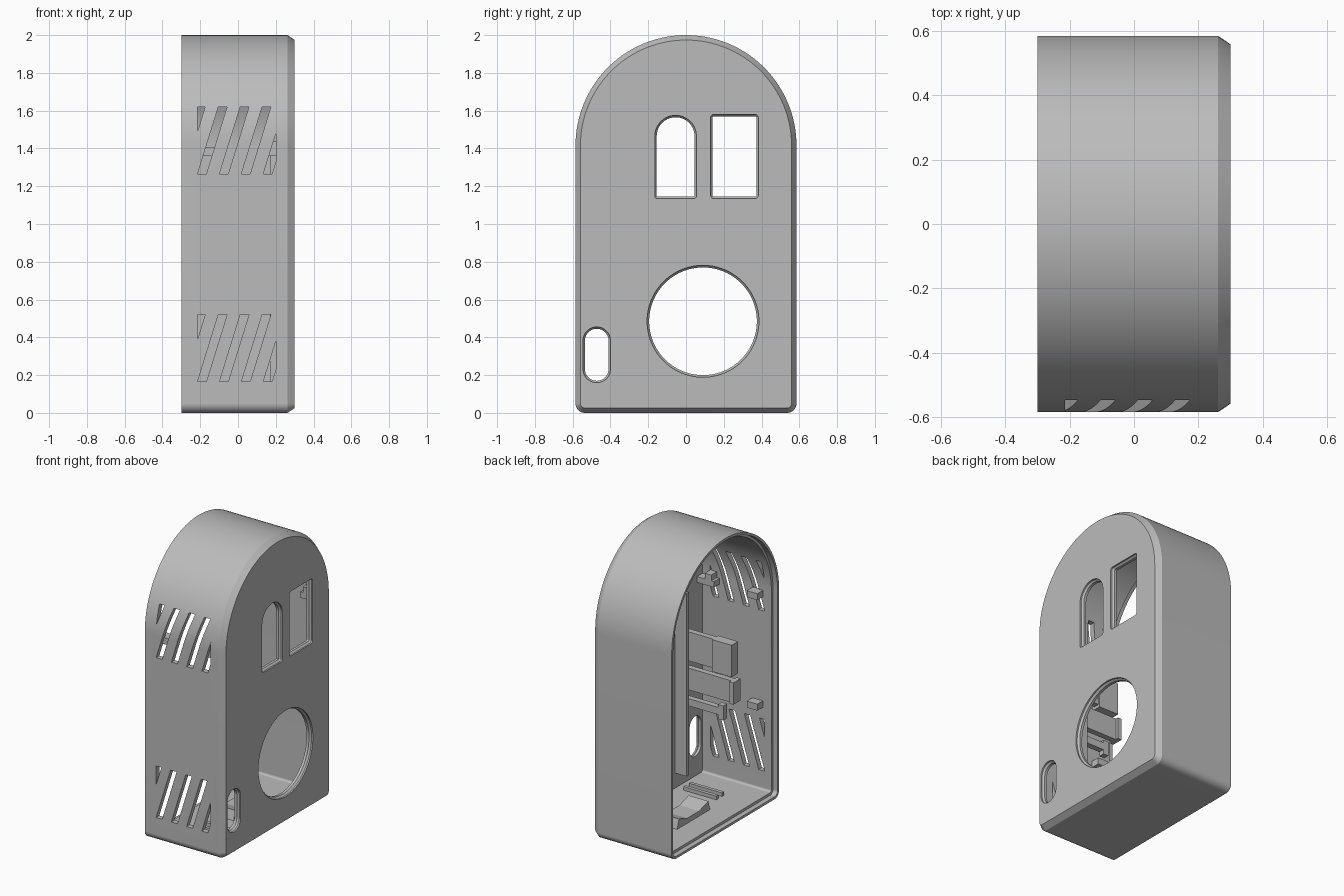
import bpy, bmesh
from math import pi, cos, sin

cube = bpy.data.objects.get("Cube")
if cube:
    bpy.data.objects.remove(cube, do_unlink=True)

grey = bpy.data.materials.new("plain_grey")
grey.use_nodes = True
colour = (0.5, 0.5, 0.5, 1)
grey.diffuse_color = colour
grey.node_tree.nodes["Principled BSDF"].inputs["Base Color"].default_value = colour


def panel(y0, y1, z0, z1, r_low, r_top, inset=0.0, steps=24):
    """Rounded rectangle in the yz plane, shrunk by inset."""
    y0, y1, z0, z1 = y0 + inset, y1 - inset, z0 + inset, z1 - inset
    low, top = max(r_low - inset, 0.002), max(r_top - inset, 0.002)
    corners = [(y1 - top, z1 - top, top), (y0 + top, z1 - top, top),
               (y0 + low, z0 + low, low), (y1 - low, z0 + low, low)]
    loop = []
    for k, (cy, cz, r) in enumerate(corners):
        for i in range(steps + 1):
            a = (k + i / steps) * pi / 2
            loop.append((cy + r * cos(a), cz + r * sin(a)))
    return loop


def loft(name, rings, axis="x"):
    """Solid through rings of (depth, loop), capped at both ends."""
    bm = bmesh.new()
    rows = []
    for d, loop in rings:
        rows.append([bm.verts.new((d, u, v) if axis == "x" else (u, d, v)) for u, v in loop])
    for a, b in zip(rows, rows[1:]):
        for i in range(len(a)):
            j = (i + 1) % len(a)
            bm.faces.new((a[i], a[j], b[j], b[i]))
    bm.faces.new(rows[0])
    bm.faces.new(rows[-1])
    bmesh.ops.remove_doubles(bm, verts=bm.verts, dist=0.0002)
    bmesh.ops.recalc_face_normals(bm, faces=bm.faces)
    mesh = bpy.data.meshes.new(name)
    bm.to_mesh(mesh)
    bm.free()
    mesh.materials.append(grey)
    ob = bpy.data.objects.new(name, mesh)
    bpy.context.collection.objects.link(ob)
    return ob


def box(name, x0, x1, y0, y1, z0, z1):
    loop = [(y0, z0), (y1, z0), (y1, z1), (y0, z1)]
    return loft(name, [(x0, loop), (x1, loop)])


def clip(poly, limit, sign):
    """Keep the part of a polygon where sign * x <= sign * limit."""
    out = []
    for p, q in zip(poly, poly[1:] + poly[:1]):
        inside_p, inside_q = sign * p[0] <= sign * limit, sign * q[0] <= sign * limit
        if inside_p:
            out.append(p)
        if inside_p != inside_q:
            t = (limit - p[0]) / (q[0] - p[0])
            out.append((limit, p[1] + t * (q[1] - p[1])))
    return out


# Arched shell: outer skin, chamfered face, stepped rim, inner skin
def body(inset):
    return panel(-0.585, 0.585, 0, 2, 0.05, 0.585, inset, 32)


WALL = 0.035
shell = loft("arched_case", [
    (0.26, body(WALL)), (-0.265, body(WALL)), (-0.265, body(0.017)), (-0.3, body(0.017)),
    (-0.3, body(0)), (0.262, body(0)), (0.3, body(0.026))])

# Openings in the face, each with a chamfered edge
cutters = []
openings = [
    ("arched_window", (-0.155, 0.045, 1.145, 1.565, 0.003, 0.1), 0.01),
    ("square_window", (0.14, 0.373, 1.145, 1.57, 0.008, 0.008), 0.01),
    ("round_opening", (-0.195, 0.375, 0.2, 0.77, 0.285, 0.285), 0.011),
    ("oblong_opening", (-0.535, -0.41, 0.17, 0.445, 0.0624, 0.0624), 0.01)]
for name, size, edge in openings:
    wide, narrow = panel(*size, inset=-edge), panel(*size)
    cutters.append(loft(name, [(0.35, wide), (0.29, wide), (0.278, narrow), (0.2, narrow)]))

# Slanted vents through the front wall
LEFT, RIGHT = -0.214, 0.2
for base in (0.165, 1.265):
    for i in range(-1, 4):
        x = LEFT + i * 0.116
        slot = [(x, base), (x + 0.046, base), (x + 0.156, base + 0.355), (x + 0.11, base + 0.355)]
        slot = clip(clip(slot, RIGHT, 1), LEFT, -1)
        cutters.append(loft("vent", [(-0.7, slot), (-0.42, slot)], "y"))

for cutter in cutters:
    cutter.hide_render = True
    mod = shell.modifiers.new("cut", "BOOLEAN")
    mod.operation, mod.solver, mod.object = "DIFFERENCE", "EXACT", cutter
    bpy.context.view_layer.objects.active = shell
    bpy.ops.object.modifier_apply(modifier=mod.name)
for cutter in cutters:
    bpy.data.objects.remove(cutter, do_unlink=True)

# Small lid tabs on the inside of both side walls
for side in (-1, 1):
    y0, y1 = sorted((side * 0.56, side * 0.49))
    for z in (0.6, 1.36):
        box("lid_tab", -0.2, -0.12, y0, y1, z, z + 0.045)
    box("inner_tab", 0.13, 0.27, y0, y1, 1.36, 1.4)
    box("inner_tab_stop", 0.15, 0.2, y0, y1, 1.4, 1.44)

# Holding arms standing off the inside of the face
box("upper_arm", 0.02, 0.27, -0.36, -0.32, 0.9, 1.1)
box("upper_arm_end", -0.13, 0.02, -0.38, -0.31, 0.88, 1.1)
box("lower_arm", -0.15, 0.27, -0.36, -0.32, 0.7, 0.85)
box("lower_arm_hook", -0.15, -0.12, -0.38, -0.3, 0.7, 0.85)
box("clip_arm", -0.06, 0.27, -0.36, -0.32, 0.59, 0.64)
box("clip_arm_end", -0.06, -0.02, -0.36, -0.32, 0.56, 0.66)
box("divider_rib", 0.17, 0.27, -0.275, -0.25, 0.14, 1.4)

# Cradle and rails on the floor
cradle = [(-0.12, 0.03), (0.24, 0.03), (0.22, 0.1), (0.13, 0.07), (0.0, 0.07), (-0.1, 0.1)]
loft("floor_cradle", [(-0.1, cradle), (0.05, cradle)])
for y in (-0.33, -0.27):
    box("floor_rail", -0.05, 0.2, y - 0.012, y + 0.012, 0.03, 0.06)

# Smooth the curved walls, keep the corners sharp
bpy.ops.object.select_all(action="DESELECT")
shell.select_set(True)
bpy.context.view_layer.objects.active = shell
bpy.ops.object.shade_smooth_by_angle(angle=pi / 7)
